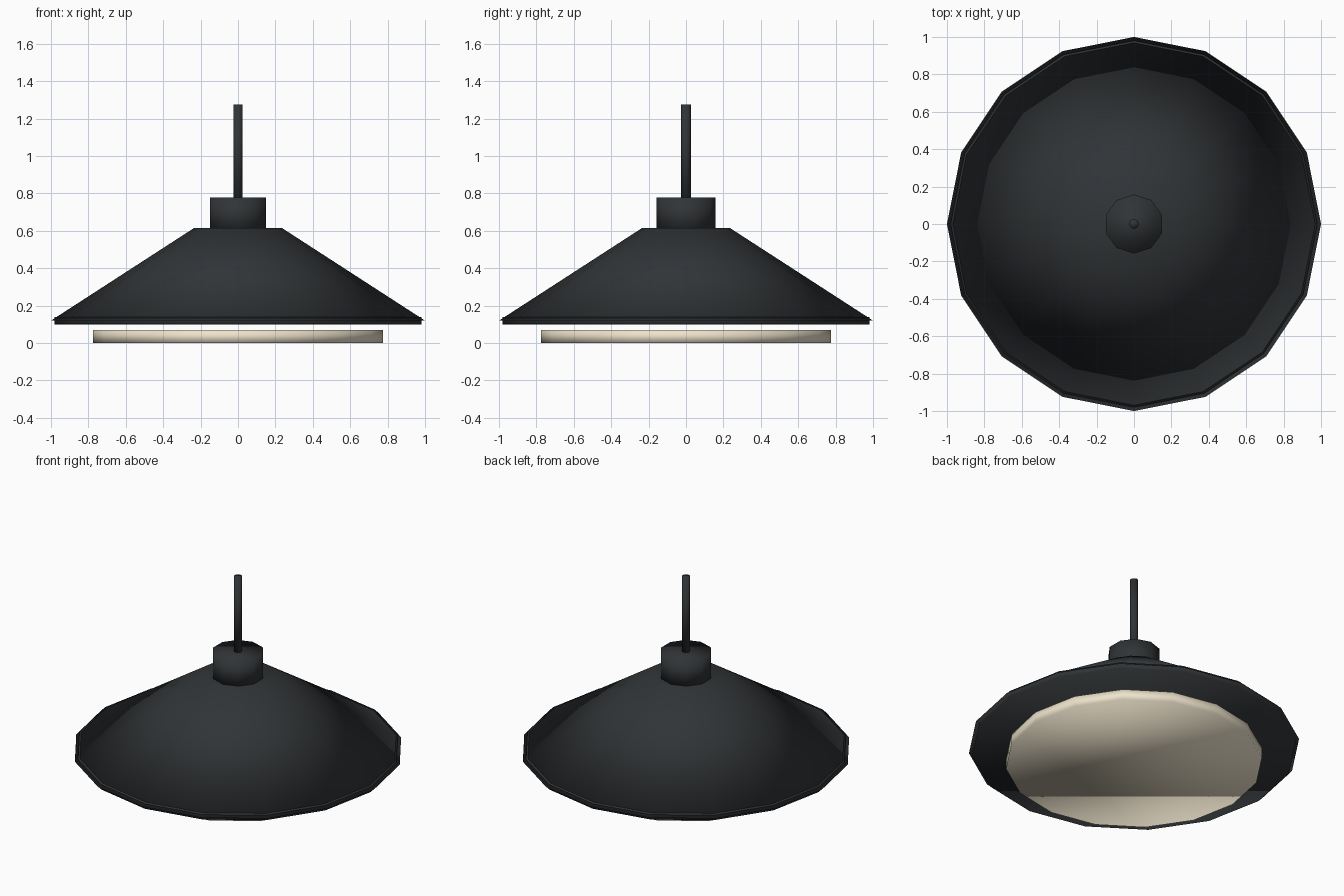
import bpy

if "Cube" in bpy.data.objects:
    bpy.data.objects.remove(bpy.data.objects["Cube"])


def make_material(name, color):
    mat = bpy.data.materials.new(name)
    mat.diffuse_color = color
    mat.use_nodes = True
    mat.node_tree.nodes["Principled BSDF"].inputs["Base Color"].default_value = mat.diffuse_color
    return mat


charcoal = make_material("charcoal", (0.03, 0.034, 0.037, 1))
cream = make_material("cream", (0.85, 0.77, 0.6, 1))


def frustum(name, sides, r_bottom, r_top, z0, z1, mat):
    """Closed, fully smooth-shaded cone section standing between z0 and z1."""
    bpy.ops.mesh.primitive_cone_add(vertices=sides, radius1=r_bottom, radius2=r_top,
                                    depth=z1 - z0, location=(0, 0, (z0 + z1) / 2))
    obj = bpy.context.object
    obj.name = name
    obj.data.materials.append(mat)
    bpy.ops.object.shade_smooth()
    return obj


# Light diffuser disc floating under the shade
frustum("diffuser", 16, 0.775, 0.775, 0.0, 0.07, cream)

# Shade cone and the thin rim plate that closes it
frustum("shade", 16, 1.0, 0.235, 0.12, 0.615, charcoal)
frustum("shade_rim", 16, 0.98, 0.98, 0.10, 0.14, charcoal)

# Cap on the shade and hanging cord
frustum("cap", 10, 0.158, 0.158, 0.60, 0.777, charcoal)
frustum("cord", 10, 0.026, 0.026, 0.76, 1.275, charcoal)
